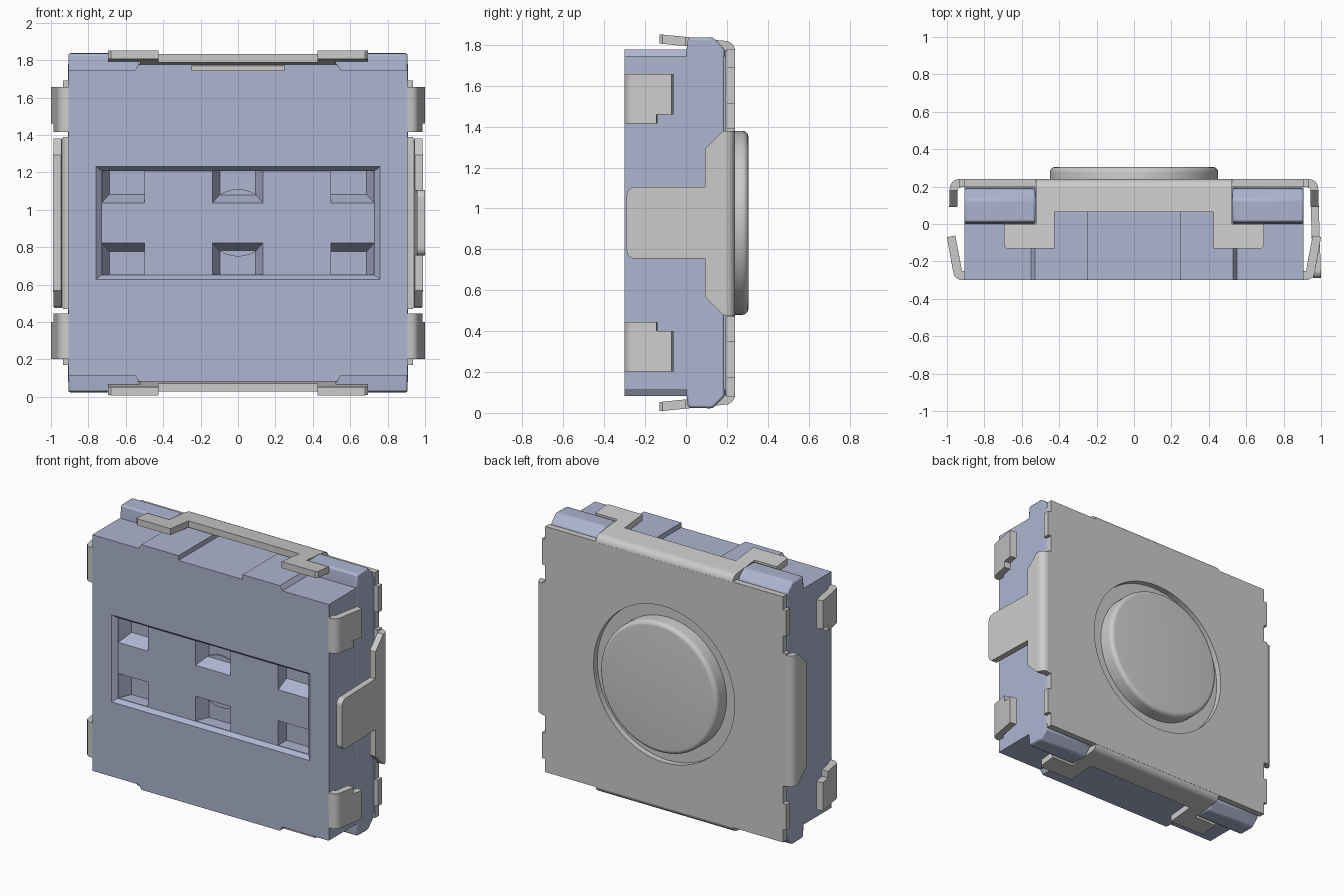
import bpy, bmesh, math
from mathutils import Vector

MID = 0.93  # height of the horizontal symmetry plane

if "Cube" in bpy.data.objects:
    bpy.data.objects.remove(bpy.data.objects["Cube"])


def material(name, rgb):
    m = bpy.data.materials.new(name)
    m.use_nodes = True
    m.diffuse_color = (*rgb, 1)
    bsdf = next(n for n in m.node_tree.nodes if n.type == 'BSDF_PRINCIPLED')
    bsdf.inputs["Base Color"].default_value = (*rgb, 1)
    return m


PLASTIC = material("blue grey plastic", (0.42, 0.46, 0.63))
METAL = material("light grey metal", (0.60, 0.60, 0.59))


def loft(name, a, b, mat, flip_x=False, flip_z=False):
    """Closed solid between two matching loops, optionally mirrored."""
    bm = bmesh.new()
    def place(p):
        x, y, z = p
        return Vector((-x if flip_x else x, y, 2 * MID - z if flip_z else z))
    va = [bm.verts.new(place(p)) for p in a]
    vb = [bm.verts.new(place(p)) for p in b]
    bm.faces.new(va)
    bm.faces.new(vb)
    n = len(va)
    for i in range(n):
        j = (i + 1) % n
        bm.faces.new((va[i], va[j], vb[j], vb[i]))
    bmesh.ops.recalc_face_normals(bm, faces=bm.faces)
    return finish(name, bm, mat)


def finish(name, bm, mat):
    me = bpy.data.meshes.new(name)
    bm.to_mesh(me)
    bm.free()
    me.materials.append(mat)
    ob = bpy.data.objects.new(name, me)
    bpy.context.collection.objects.link(ob)
    return ob


def prism(name, outline, axis, lo, hi, mat, **flips):
    """Extrude a 2D outline (its axes in x, y, z order) along one axis."""
    def at(h):
        return [p[:axis] + (h,) + p[axis:] for p in outline]
    return loft(name, at(lo), at(hi), mat, **flips)


def rect(x0, x1, z0, z1, y):
    return [(x0, y, z0), (x1, y, z0), (x1, y, z1), (x0, y, z1)]


def arc(cx, cy, r, a0, a1, n=6):
    return [(cx + r * math.cos(math.radians(a0 + (a1 - a0) * i / n)),
             cy + r * math.sin(math.radians(a0 + (a1 - a0) * i / n)))
            for i in range(n + 1)]


def activate(ob):
    bpy.ops.object.select_all(action='DESELECT')
    ob.select_set(True)
    bpy.context.view_layer.objects.active = ob


def cut(ob, cutter):
    cutter.hide_render = True
    mod = ob.modifiers.new("cut", 'BOOLEAN')
    mod.operation = 'DIFFERENCE'
    mod.object = cutter
    activate(ob)
    bpy.ops.object.modifier_apply(modifier=mod.name)
    bpy.data.objects.remove(cutter)


def smooth(ob):
    activate(ob)
    bpy.ops.object.shade_smooth_by_angle(angle=math.radians(35))


# Housing: stepped block with a shallow groove in its upper edge
top = [(-0.905, 1.747), (-0.55, 1.747), (-0.53, 1.778), (-0.245, 1.778),
       (-0.245, 1.745), (0.245, 1.745), (0.245, 1.778), (0.53, 1.778),
       (0.55, 1.747), (0.905, 1.747)]
bottom = [(0.905, 0.113), (0.55, 0.113), (0.53, 0.082),
          (-0.53, 0.082), (-0.55, 0.113), (-0.905, 0.113)]
housing = prism("housing", top + bottom, 1, -0.3, 0.195, PLASTIC)

# Bevelled recess in the front, then six tapered pockets
cut(housing, loft("recess_cutter", rect(-0.765, 0.765, 0.625, 1.235, -0.305),
                  rect(-0.73, 0.73, 0.65, 1.207, -0.27), PLASTIC))
T = 0.042
for x0, x1, left, right in ((-0.73, -0.5, T, 0), (-0.138, 0.135, T, T),
                            (0.497, 0.73, 0, T)):
    for flip in (False, True):
        cut(housing, loft("pocket_cutter", rect(x0, x1, 1.035, 1.207, -0.275),
                          rect(x0 + left, x1 - right, 1.083, 1.207, -0.18),
                          PLASTIC, flip_z=flip))
pad = [(x, z) for x, z in arc(0, MID, 0.18, 0, 360, 32)[:-1]]
prism("contact_pad", pad, 1, -0.19, -0.1, PLASTIC)

# Raised rear shoulders with chamfered rear edges
shoulder = [(0.0, 1.75), (0.01, 1.835), (0.13, 1.838), (0.19, 1.78)]
shoulder += [(y, 2 * MID - z) for y, z in reversed(shoulder)]
for side, flip in (("left", False), ("right", True)):
    ob = prism(side + "_shoulder", shoulder, 0, 0.527, 0.907, PLASTIC, flip_x=flip)
    bev = ob.modifiers.new("soft edges", 'BEVEL')
    bev.width = 0.012
    bev.segments = 2
    smooth(ob)

# Cover plate with side lugs and a round opening
edge = [(0.91, 0.08), (0.91, 0.17), (0.935, 0.17), (0.935, 0.35),
        (0.91, 0.35), (0.91, 0.47), (0.935, 0.47)]
edge += [(x, 2 * MID - z) for x, z in reversed(edge)]
edge += [(0.525, 1.78), (0.525, 1.775)]
plate = edge + [(-x, z) for x, z in reversed(edge)]
cover = prism("cover_plate", plate, 1, 0.197, 0.24, METAL)
hole = arc(0, MID, 0.54, 0, 360, 64)[:-1]
cut(cover, prism("hole_cutter", hole, 1, 0.1, 0.4, METAL))

# Upper and lower cover flanges: rounded bend and flared U-shaped bracket
bend = [(0.197, 1.765)] + arc(0.19, 1.77, 0.05, 0, 90) + [(0.19, 1.775)]
half = [(0.525, 0.19), (0.525, 0.0), (0.695, 0.0), (0.695, -0.115),
        (0.68, -0.13), (0.425, -0.13), (0.425, 0.063)]
bracket = half + [(-x, y) for x, y in reversed(half)]


def flared(t):
    return [(x, y, 1.82 - 0.1 * (y - 0.19) - t) for x, y in bracket]


for side, flip in (("upper", False), ("lower", True)):
    smooth(prism(side + "_bend", bend, 0, -0.525, 0.525, METAL, flip_z=flip))
    loft(side + "_bracket", flared(0), flared(0.045), METAL, flip_z=flip)

# Side flanges: the left one carries a long rounded tab
side_bend = [(0.925, 0.197), (0.935, 0.24)]
side_bend += arc(0.935, 0.19, 0.05, 90, 0) + [(0.94, 0.19)]
short = [(0.19, 1.38), (0.18, 1.38), (0.092, 1.292)]
tab = short + [(0.092, 1.105)] + arc(-0.25, 1.065, 0.04, 90, 180)


def panel(half_outline, t):
    pts = half_outline + [(y, 2 * MID - z) for y, z in reversed(half_outline)]
    return [(0.985 + 0.031 * (0.19 - y) - t, y, z) for y, z in pts]


for side, outline, flip in (("left", tab, False), ("right", short, True)):
    smooth(prism(side + "_side_bend", side_bend, 2, 0.475, 1.38, METAL, flip_x=flip))
    loft(side + "_side_flange", panel(outline, 0), panel(outline, 0.043),
         METAL, flip_x=flip)

# Four bent terminals, each with a notched corner
foot_out = [(0.9, -0.3), (0.93, -0.3), (0.95, -0.29), (0.962, -0.275), (0.967, -0.255)]
foot_in = [(0.92, -0.25), (0.9, -0.25)]
blade = foot_out + [(1.0, -0.07), (0.955, -0.062)] + foot_in
lip = foot_out + [(0.987, -0.145), (0.94, -0.14)] + foot_in
for v, fz in (("lower", False), ("upper", True)):
    for h, fx in (("left", False), ("right", True)):
        name = v + "_" + h + "_terminal"
        smooth(prism(name, blade, 2, 0.203, 0.4, METAL, flip_x=fx, flip_z=fz))
        smooth(prism(name + "_lip", lip, 2, 0.4, 0.445, METAL, flip_x=fx, flip_z=fz))

# Round push button rising from a flat disc
profile = [(0.56, 0.199), (0.45, 0.199)] + arc(0.42, 0.275, 0.03, 0, 90) + [(0, 0.305)]
bm = bmesh.new()
vs = [bm.verts.new((r, y, MID)) for r, y in profile]
es = [bm.edges.new(pair) for pair in zip(vs, vs[1:])]
bmesh.ops.spin(bm, geom=vs + es, cent=(0, 0, MID), axis=(0, 1, 0),
               angle=2 * math.pi, steps=64, use_duplicate=False)
bmesh.ops.remove_doubles(bm, verts=bm.verts, dist=0.0005)
bmesh.ops.recalc_face_normals(bm, faces=bm.faces)
if sum(f.normal.y * f.calc_area() for f in bm.faces) < 0:
    bmesh.ops.reverse_faces(bm, faces=bm.faces)
smooth(finish("push_button", bm, METAL))
